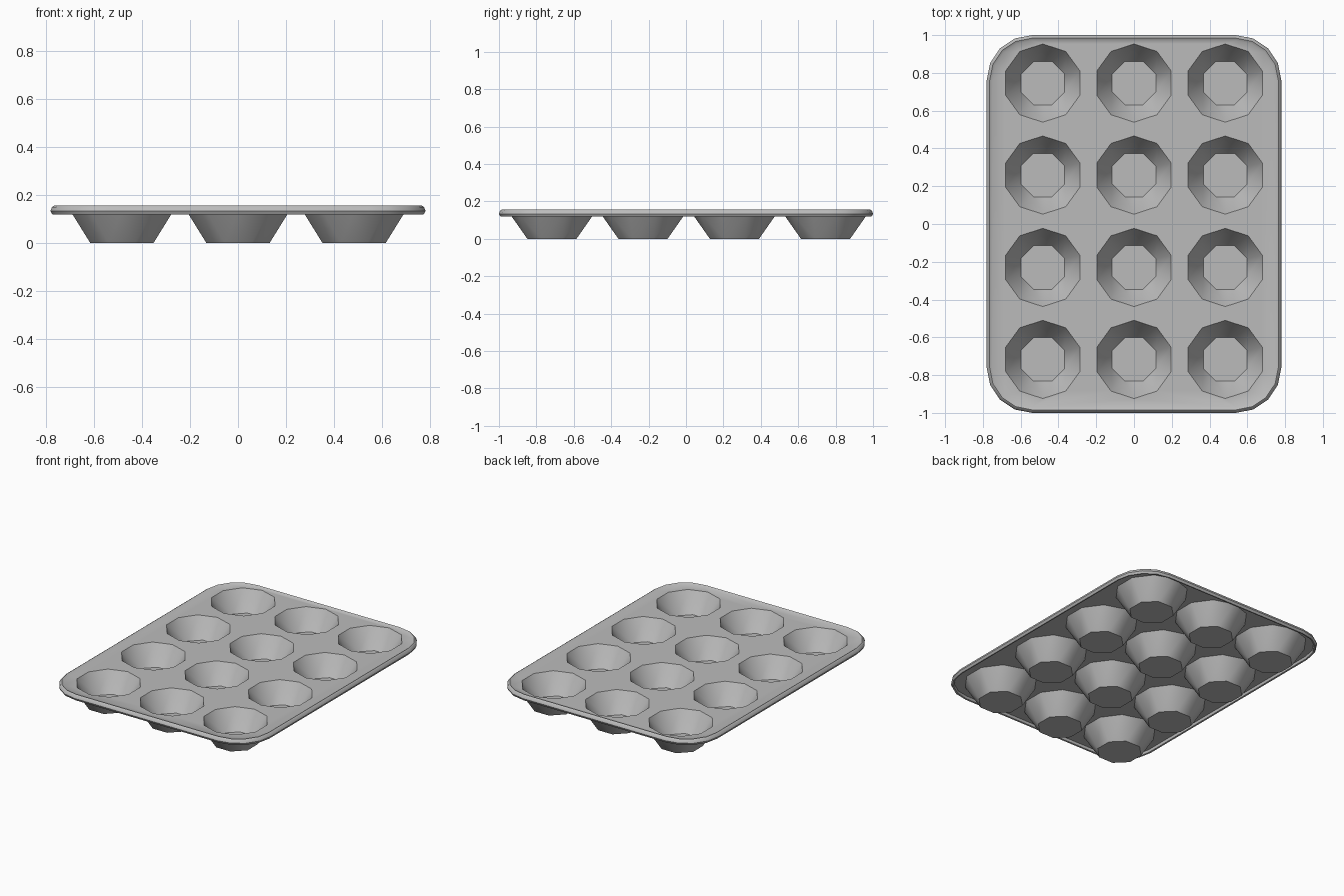
import bpy, bmesh, math
from mathutils import Vector

if "Cube" in bpy.data.objects:
    bpy.data.objects.remove(bpy.data.objects["Cube"])

steel = bpy.data.materials.new("baking steel grey")
steel.diffuse_color = (0.5, 0.5, 0.5, 1)
steel.use_nodes = True
steel.node_tree.nodes["Principled BSDF"].inputs["Base Color"].default_value = steel.diffuse_color

XS = (-0.483, 0.0, 0.483)
YS = (0.746, 0.259, -0.23, -0.717)
TOP_Z, UNDER_Z = 0.148, 0.138
R_IN, R_OUT = 0.207, 0.228


def rounded_rect(inset, z, hx=0.78, hy=1.0, r=0.24, seg=4):
    """Counter-clockwise rounded rectangle."""
    pts = []
    for k, (sx, sy) in enumerate(((1, 1), (-1, 1), (-1, -1), (1, -1))):
        for s in range(seg + 1):
            a = math.radians(90 * k + 90 * s / seg)
            pts.append(Vector((sx * (hx - r) + (r - inset) * math.cos(a),
                               sy * (hy - r) + (r - inset) * math.sin(a), z)))
    return pts


def ring(n, r, start, z, cx=0, cy=0):
    return [Vector((cx + r * math.cos(math.radians(start + 360 * i / n)),
                    cy + r * math.sin(math.radians(start + 360 * i / n)), z)) for i in range(n)]


def finish(bm, name):
    me = bpy.data.meshes.new(name)
    bm.to_mesh(me)
    bm.free()
    me.materials.append(steel)
    ob = bpy.data.objects.new(name, me)
    bpy.context.collection.objects.link(ob)
    bpy.ops.object.select_all(action='DESELECT')
    ob.select_set(True)
    bpy.context.view_layer.objects.active = ob
    bpy.ops.object.shade_smooth_by_angle(angle=math.radians(40))
    return ob


def fill_with_holes(bm, outer, radius, z, up):
    """Flat sheet between the outer loop and twelve ten-sided holes."""
    loops = [outer]
    for x in XS:
        for y in YS:
            loops.append([bm.verts.new(p) for p in ring(10, radius, 90, z, x, y)])
    edges = []
    for lp in loops:
        for a, b in zip(lp, lp[1:] + lp[:1]):
            edges.append(bm.edges.get((a, b)) or bm.edges.new((a, b)))
    res = bmesh.ops.triangle_fill(bm, edges=edges, use_beauty=True, normal=(0, 0, 1))
    for f in res["geom"]:
        if isinstance(f, bmesh.types.BMFace):
            f.normal_update()
            if (f.normal.z > 0) != up:
                f.normal_flip()


# Tray sheet with its turned-down rim
bm = bmesh.new()
profile = [(0.030, TOP_Z), (0.016, 0.157), (0.006, 0.150), (0.0, 0.134),
           (0.008, 0.119), (0.018, 0.121), (0.022, UNDER_Z)]
rows = [[bm.verts.new(p) for p in rounded_rect(i, z)] for i, z in profile]
for a, b in zip(rows, rows[1:]):
    n = len(a)
    for i in range(n):
        j = (i + 1) % n
        bm.faces.new((a[i], b[i], b[j], a[j]))
fill_with_holes(bm, rows[0], R_IN, TOP_Z, True)
fill_with_holes(bm, rows[-1], R_OUT, UNDER_Z, False)
finish(bm, "tray_sheet")


def cup_shell(bm, r_top, z_top, r_bot, z_bot, inward):
    """Ten-sided mouth tapering to an eight-sided floor."""
    t = [bm.verts.new(p) for p in ring(10, r_top, 90, z_top)]
    b = [bm.verts.new(p) for p in ring(8, r_bot, 112.5, z_bot)]
    faces = [bm.faces.new(b[::-1])]
    i = j = 0
    while i < 10 or j < 8:
        ta, ba = 90 + 36 * (i + 0.5), 112.5 + 45 * (j + 0.5)
        if j == 8 or (i < 10 and ta <= ba):
            faces.append(bm.faces.new((t[i % 10], b[j % 8], t[(i + 1) % 10])))
            i += 1
        else:
            faces.append(bm.faces.new((t[i % 10], b[j % 8], b[(j + 1) % 8])))
            j += 1
    if inward:
        for f in faces:
            f.normal_flip()


# Muffin cups: inner and outer walls
bm = bmesh.new()
cup_shell(bm, R_IN, TOP_Z, 0.125, 0.014, True)
cup_shell(bm, R_OUT, UNDER_Z, 0.142, 0.0, False)
first = finish(bm, "muffin_cup")
cells = [(x, y) for y in YS for x in XS]
first.location = (*cells[0], 0)
for x, y in cells[1:]:
    cup = first.copy()
    cup.location = (x, y, 0)
    bpy.context.collection.objects.link(cup)
